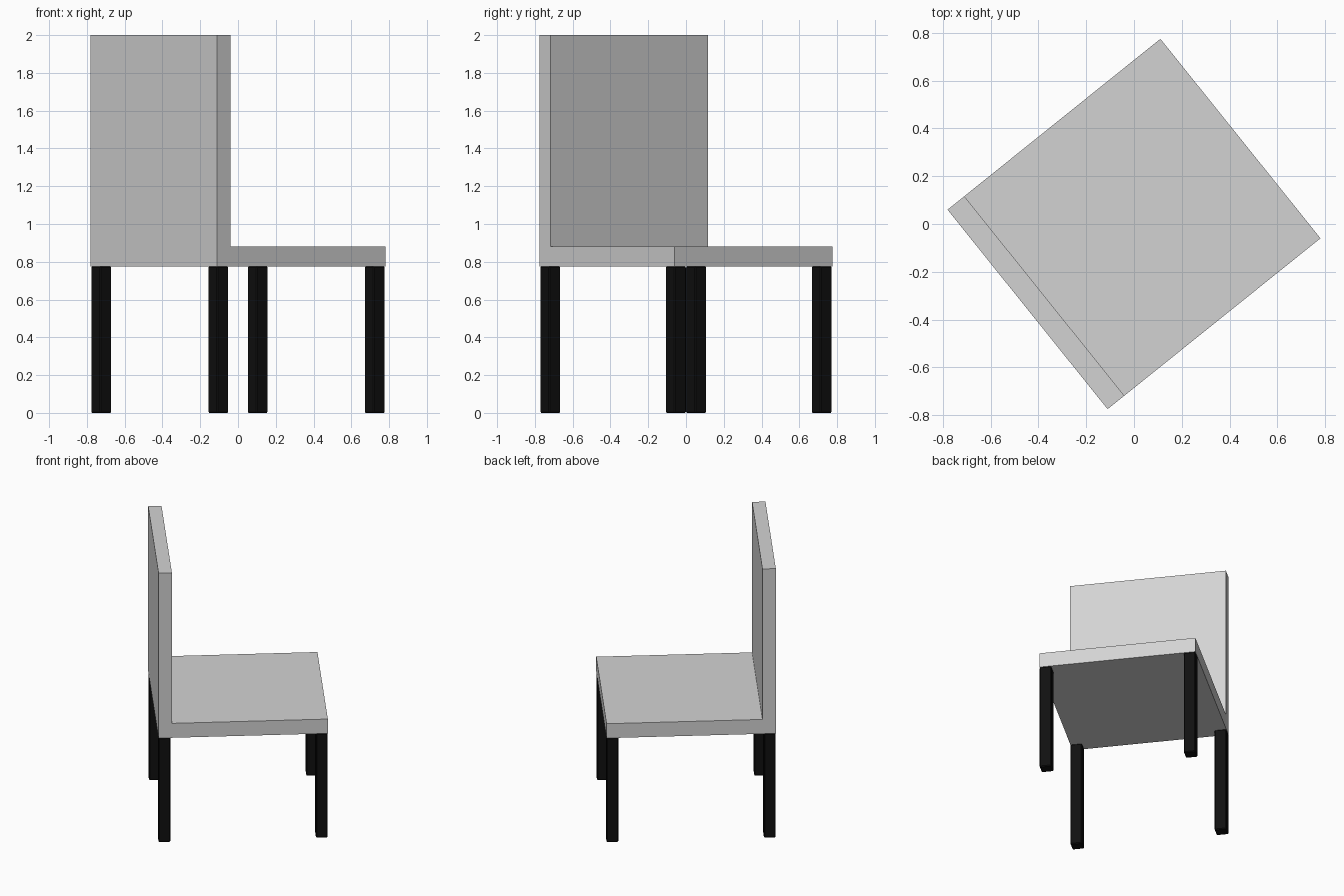
import bpy
import bmesh
from math import radians
from mathutils import Matrix

cube = bpy.data.objects.get("Cube")
if cube:
    bpy.data.objects.remove(cube, do_unlink=True)

TURN = Matrix.Rotation(radians(38.75), 4, "Z")
HALF_DEPTH, HALF_WIDTH = 0.571, 0.535
SEAT_BOTTOM, SEAT_TOP, HEIGHT = 0.775, 0.882, 2.0
BACK_THICKNESS = 0.09
LEG = 0.08


def make_material(name, value):
    mat = bpy.data.materials.new(name)
    mat.use_nodes = True
    color = (value, value, value, 1)
    mat.diffuse_color = color
    mat.node_tree.nodes["Principled BSDF"].inputs["Base Color"].default_value = color
    return mat


def add_object(name, bm, mat):
    bmesh.ops.recalc_face_normals(bm, faces=bm.faces)
    mesh = bpy.data.meshes.new(name)
    bm.to_mesh(mesh)
    bm.free()
    mesh.materials.append(mat)
    obj = bpy.data.objects.new(name, mesh)
    bpy.context.collection.objects.link(obj)
    obj.matrix_world = TURN
    return obj


grey = make_material("light grey", 0.65)
black = make_material("black", 0.005)

# Seat and backrest: one L-shaped side profile extruded across the width
back_front = BACK_THICKNESS - HALF_DEPTH
profile = [(-HALF_DEPTH, SEAT_BOTTOM), (HALF_DEPTH, SEAT_BOTTOM), (HALF_DEPTH, SEAT_TOP),
           (back_front, SEAT_TOP), (back_front, HEIGHT), (-HALF_DEPTH, HEIGHT)]
bm = bmesh.new()
side = bm.faces.new([bm.verts.new((x, -HALF_WIDTH, z)) for x, z in profile])
swept = bmesh.ops.extrude_face_region(bm, geom=[side])["geom"]
bmesh.ops.translate(bm, vec=(0, 2 * HALF_WIDTH, 0),
                    verts=[v for v in swept if isinstance(v, bmesh.types.BMVert)])
add_object("seat_and_backrest", bm, grey)

# Four square legs, flush with the seat corners, edges slightly chamfered
for end, sx in (("back", -1), ("front", 1)):
    for hand, sy in (("right", -1), ("left", 1)):
        bm = bmesh.new()
        place = Matrix.Translation((sx * (HALF_DEPTH - LEG / 2),
                                    sy * (HALF_WIDTH - LEG / 2), SEAT_BOTTOM / 2))
        bmesh.ops.create_cube(bm, size=1,
                              matrix=place @ Matrix.Diagonal((LEG, LEG, SEAT_BOTTOM, 1)))
        leg = add_object(f"{end}_{hand}_leg", bm, black)
        bevel = leg.modifiers.new("chamfer", "BEVEL")
        bevel.width = 0.006
        bevel.segments = 1
